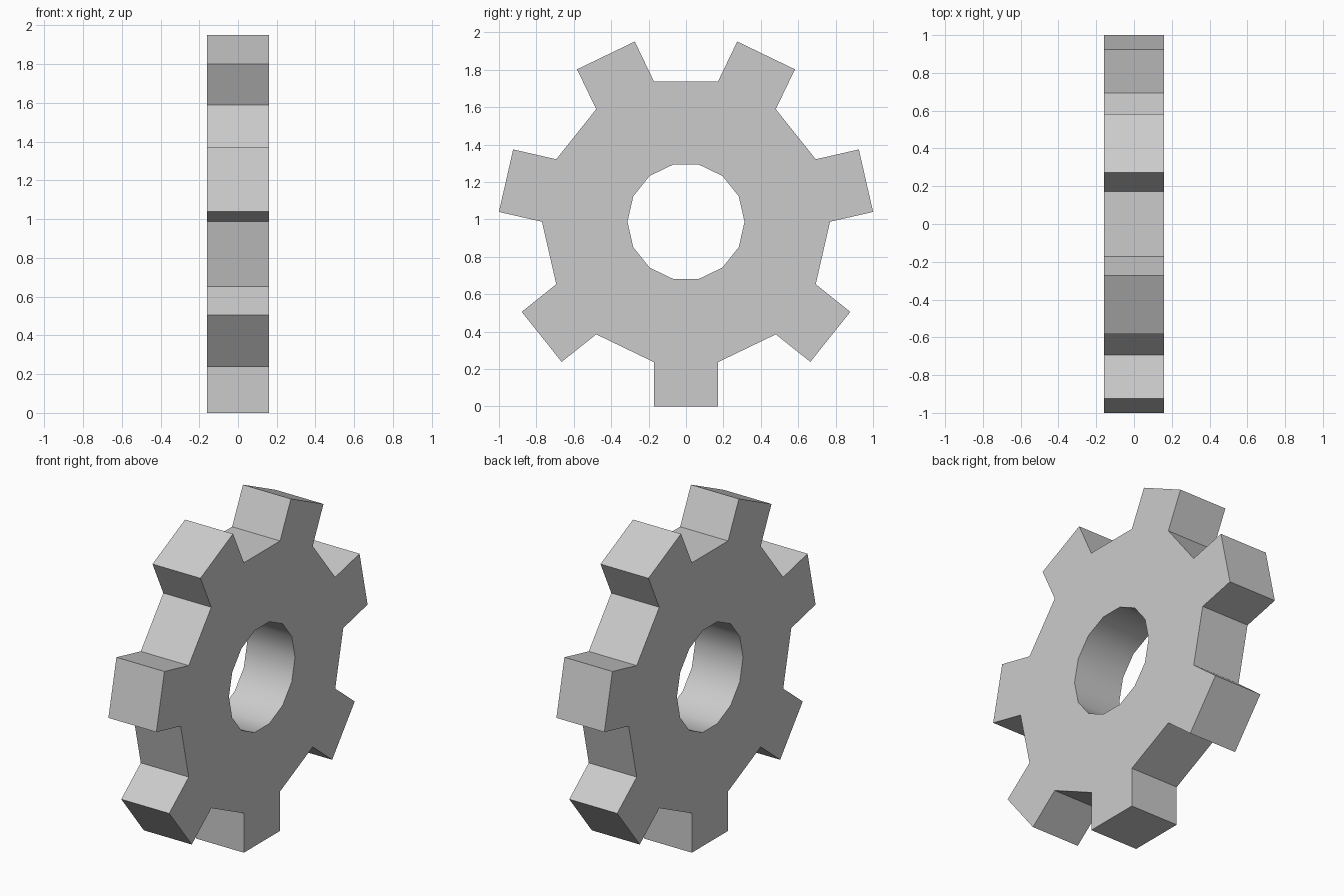
import bpy
import bmesh
from math import cos, sin, pi
from mathutils import Vector

if "Cube" in bpy.data.objects:
    bpy.data.objects.remove(bpy.data.objects["Cube"], do_unlink=True)

TEETH = 7
SIDES = TEETH * 2
ROOT_R, HOLE_R, TIP = 0.77, 0.313, 0.987
HALF_THICK = 0.159
CENTRE_Z = TIP

# Plain grey metal
grey = bpy.data.materials.new("grey")
grey.use_nodes = True
colour = (0.6, 0.6, 0.6, 1)
grey.diffuse_color = colour
grey.node_tree.nodes["Principled BSDF"].inputs["Base Color"].default_value = colour

bm = bmesh.new()


def point(y, z):
    return bm.verts.new((-HALF_THICK, y, z + CENTRE_Z))


def ring(radius):
    return [point(radius * cos(2 * pi * i / SIDES), radius * sin(2 * pi * i / SIDES))
            for i in range(SIDES)]


# Hub: flat band between the hole and the tooth roots
hole, root = ring(HOLE_R), ring(ROOT_R)
for i in range(SIDES):
    j = (i + 1) % SIDES
    bm.faces.new((hole[i], root[i], root[j], hole[j]))

# Teeth: parallel-sided blocks on every other root edge
reach = TIP - ROOT_R * cos(pi / SIDES)
for i in range(0, SIDES, 2):
    a, b = root[i], root[i + 1]
    mid = 2 * pi * (i + 0.5) / SIDES
    out = Vector((0, cos(mid), sin(mid))) * reach
    tip_a, tip_b = bm.verts.new(a.co + out), bm.verts.new(b.co + out)
    bm.faces.new((a, tip_a, tip_b, b))

# Thickness
front = bm.faces[:]
extruded = bmesh.ops.extrude_face_region(bm, geom=front, use_keep_orig=True)
moved = [g for g in extruded["geom"] if isinstance(g, bmesh.types.BMVert)]
bmesh.ops.translate(bm, vec=(2 * HALF_THICK, 0, 0), verts=moved)
bmesh.ops.recalc_face_normals(bm, faces=bm.faces[:])

mesh = bpy.data.meshes.new("gear_wheel")
bm.to_mesh(mesh)
bm.free()
mesh.materials.append(grey)
gear = bpy.data.objects.new("gear_wheel", mesh)
bpy.context.collection.objects.link(gear)

# Smooth bore, crisp teeth
bpy.context.view_layer.objects.active = gear
gear.select_set(True)
bpy.ops.object.shade_smooth_by_angle(angle=pi / 6)
